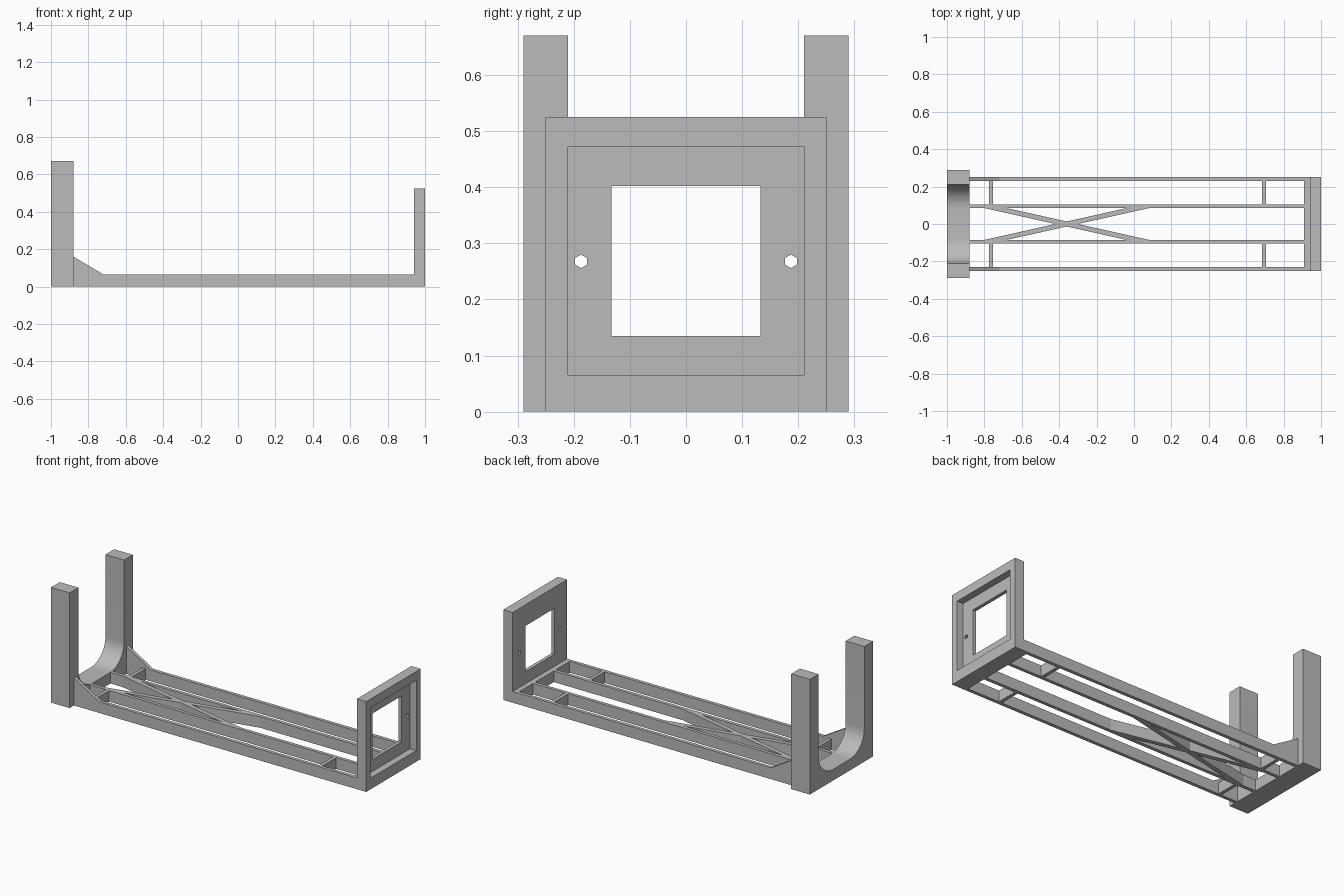
import bpy
import bmesh
import math
from mathutils import Vector

if "Cube" in bpy.data.objects:
    bpy.data.objects.remove(bpy.data.objects["Cube"], do_unlink=True)

GREY = (0.5, 0.5, 0.5, 1.0)
grey = bpy.data.materials.new("plain_grey")
grey.use_nodes = True
grey.diffuse_color = GREY
grey.node_tree.nodes["Principled BSDF"].inputs["Base Color"].default_value = GREY

RAIL_H = 0.065      # height of the floor members
CRADLE_X = -0.88    # inner face of the cradle
PLATE_X = 0.94      # inner face of the end plate


def prism(name, outline, axis, low, high):
    """Extrude a 2D outline along an axis (remaining axes keep x, y, z order)."""
    bm = bmesh.new()

    def place(point, depth):
        co = list(point)
        co.insert("xyz".index(axis), depth)
        return Vector(co)

    face = bm.faces.new([bm.verts.new(place(p, low)) for p in outline])
    new = bmesh.ops.extrude_face_region(bm, geom=[face])["geom"]
    verts = [v for v in new if isinstance(v, bmesh.types.BMVert)]
    bmesh.ops.translate(bm, verts=verts, vec=place((0, 0), high - low))
    bmesh.ops.recalc_face_normals(bm, faces=bm.faces)
    mesh = bpy.data.meshes.new(name)
    bm.to_mesh(mesh)
    bm.free()
    mesh.materials.append(grey)
    obj = bpy.data.objects.new(name, mesh)
    bpy.context.collection.objects.link(obj)
    return obj


def box(name, x, y, z):
    return prism(name, [(x[0], y[0]), (x[1], y[0]), (x[1], y[1]), (x[0], y[1])],
                 "z", *z)


def combine(target, other, operation):
    """Apply a boolean and discard the second object."""
    mod = target.modifiers.new("boolean", "BOOLEAN")
    mod.operation = operation
    mod.solver = "EXACT"
    mod.object = other
    bpy.context.view_layer.objects.active = target
    bpy.ops.object.modifier_apply(modifier=mod.name)
    bpy.data.objects.remove(other, do_unlink=True)


# U-shaped cradle with rounded inner corners
half, inner, top, radius = 0.29, 0.21, 0.67, 0.13
outline = [(-half, 0), (half, 0), (half, top), (inner, top)]
for side, start in ((1, 0), (-1, -90)):
    for i in range(17):
        a = math.radians(start - 90 * i / 16)
        outline.append((side * (inner - radius) + radius * math.cos(a),
                        RAIL_H + radius + radius * math.sin(a)))
outline += [(-inner, top), (-half, top)]
cradle = prism("cradle", outline, "x", -1.0, CRADLE_X)

# End plate with a recess, a window and two screw holes
plate = box("end_plate", (PLATE_X, 1.0), (-0.25, 0.25), (0, 0.525))
combine(plate, box("recess", (0.98 - 0.02, 1.1), (-0.21, 0.21), (RAIL_H, 0.473)),
        "DIFFERENCE")
combine(plate, box("window", (0.9, 1.1), (-0.133, 0.133), (0.135, 0.402)),
        "DIFFERENCE")
for side in (-1, 1):
    hexagon = [(side * 0.187 + 0.012 * math.sin(math.tau * i / 6),
                0.268 + 0.012 * math.cos(math.tau * i / 6)) for i in range(6)]
    combine(plate, prism("screw_hole", hexagon, "x", 0.9, 1.1), "DIFFERENCE")

# Crossbar at the foot of the end plate
box("crossbar", (0.91, PLATE_X), (-0.25, 0.25), (0, RAIL_H))

# Rails and short struts, mirrored front and back
rail_side = [(CRADLE_X, 0), (0.91, 0), (0.91, RAIL_H), (-0.72, RAIL_H),
             (CRADLE_X, 0.16)]
for side, word in ((-1, "front"), (1, "back")):
    def span(a, b):
        return sorted((side * a, side * b))
    prism(f"{word}_outer_rail", rail_side, "y", *span(0.23, 0.25))
    box(f"{word}_inner_rail", (CRADLE_X, 0.91), span(0.085, 0.105), (0, RAIL_H))
    for x, end in ((-0.765, "cradle"), (0.695, "plate")):
        box(f"{word}_{end}_strut", (x - 0.01, x + 0.01), span(0.105, 0.23),
            (0, RAIL_H))

# Crossed diagonal brace between the inner rails
braces = []
for side in (-1, 1):
    y = side * 0.085
    braces.append(prism("cross_brace", [(-0.80, y), (-0.68, y), (0.08, -y), (-0.04, -y)],
                        "z", 0, RAIL_H))
combine(braces[0], braces[1], "UNION")

# Smooth the rounded corners, keep the edges sharp
bpy.ops.object.select_all(action="DESELECT")
cradle.select_set(True)
bpy.context.view_layer.objects.active = cradle
bpy.ops.object.shade_smooth_by_angle(angle=math.radians(30))
